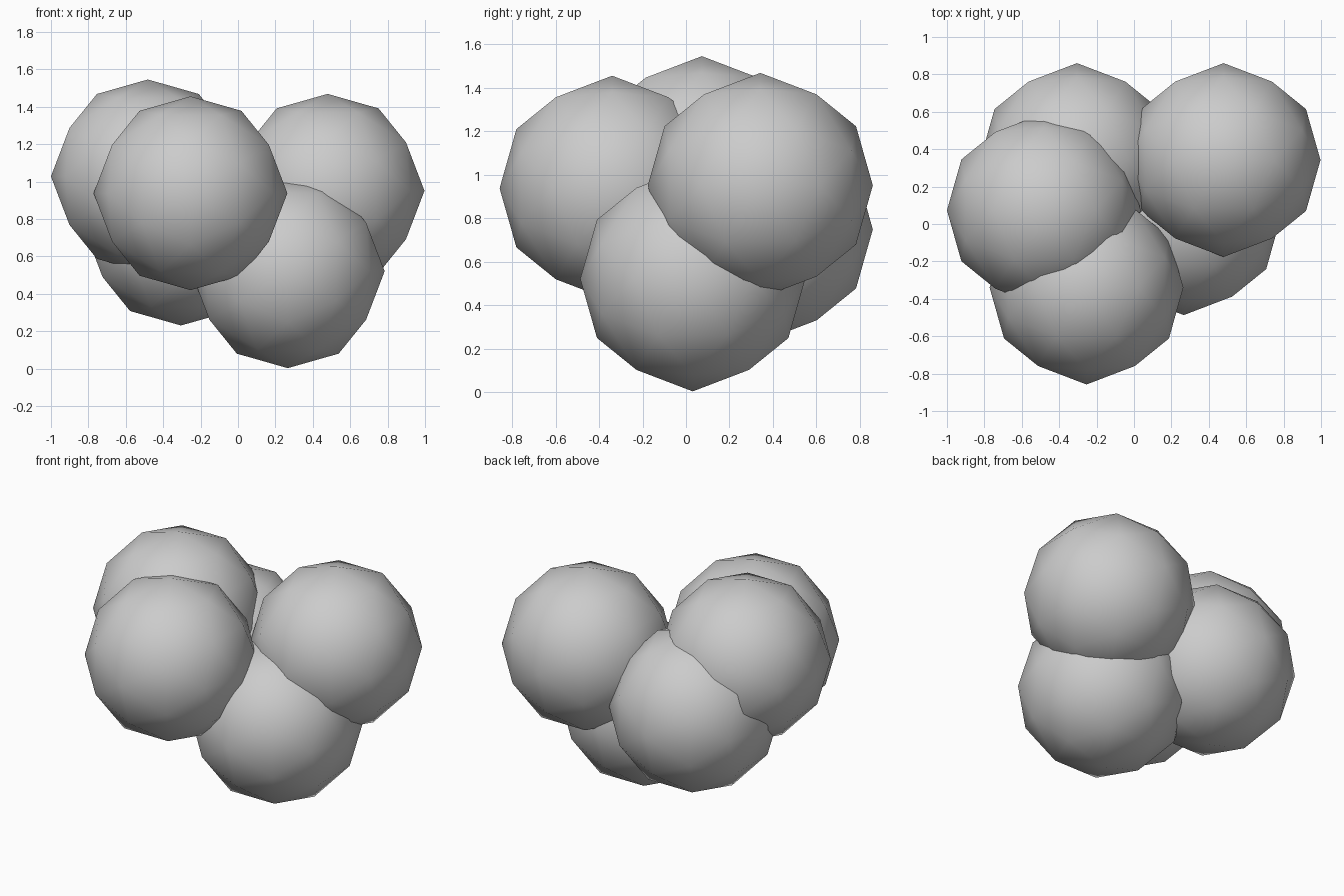
import bpy, math

if "Cube" in bpy.data.objects:
    bpy.data.objects.remove(bpy.data.objects["Cube"])

RADIUS = 0.518
# low-poly icosphere turned so that edge midpoints lie on the axes
TILT = -math.atan((math.sqrt(5) - 1) / 2)

# cluster of five equal overlapping balls
BALLS = {
    "front_ball": (-0.254, -0.34, 0.938),
    "upper_left_ball": (-0.482, 0.073, 1.028),
    "right_back_ball": (0.479, 0.342, 0.951),
    "left_back_ball": (-0.305, 0.342, 0.749),
    "bottom_ball": (0.266, 0.031, 0.521),
}


def add_ball(name, center):
    bpy.ops.mesh.primitive_ico_sphere_add(
        subdivisions=2, radius=RADIUS, location=center, rotation=(0, TILT, 0))
    ball = bpy.context.object
    ball.name = name
    bpy.ops.object.shade_smooth()


for name, center in BALLS.items():
    add_ball(name, center)
